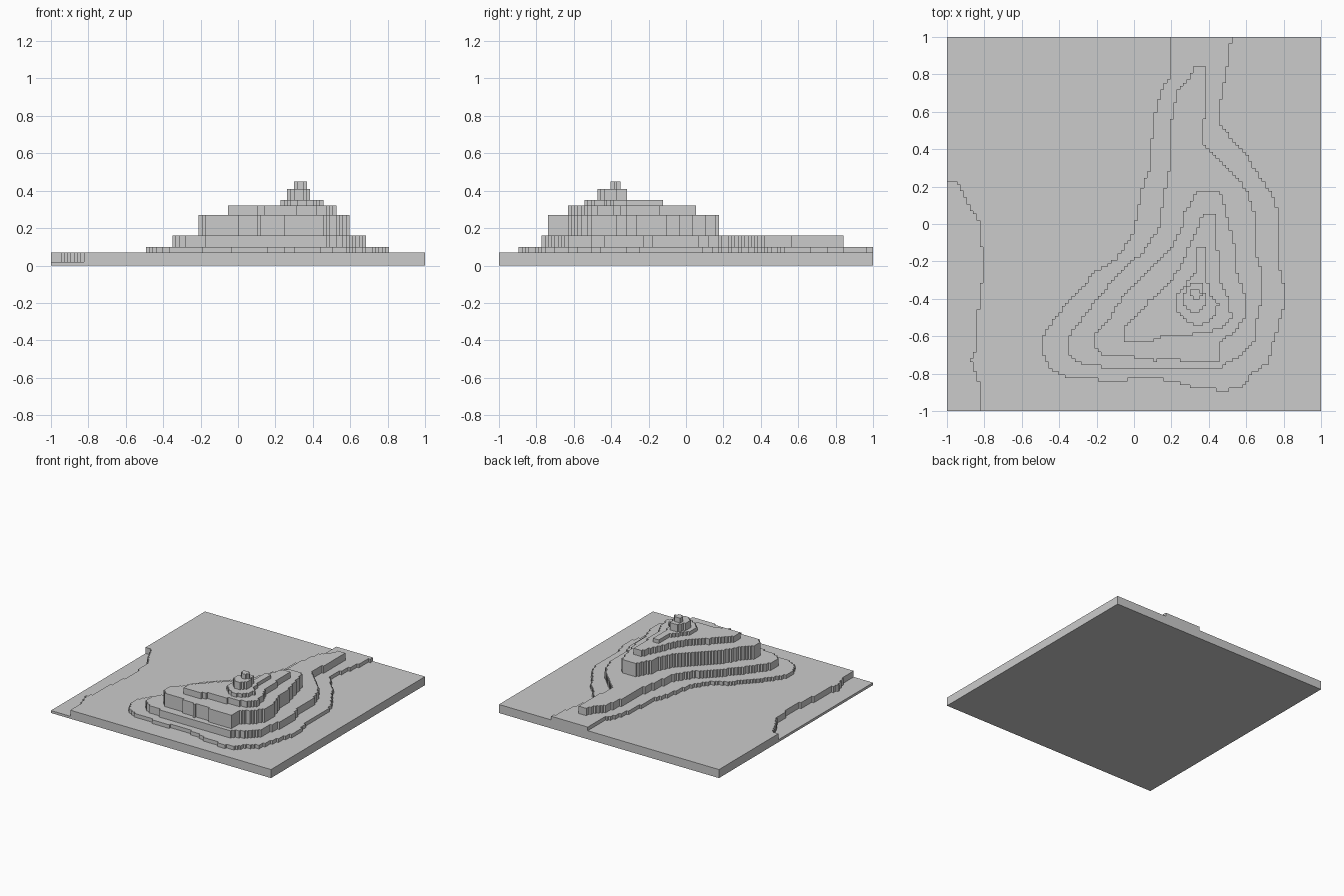
import bpy
import bmesh

CELLS = 114  # ground resolution that gives the stepped contour edges

default_cube = bpy.data.objects.get("Cube")
if default_cube:
    bpy.data.objects.remove(default_cube, do_unlink=True)

# One matt grey for the whole terrain
stone_grey = bpy.data.materials.new("stone_grey")
stone_grey.use_nodes = True
grey = (.6, .6, .6, 1)
stone_grey.diffuse_color = grey
stone_grey.node_tree.nodes["Principled BSDF"].inputs["Base Color"].default_value = grey


def inside(x, y, outline):
    """Tell whether a point lies within a closed outline."""
    result = False
    previous_x, previous_y = outline[-1]
    for corner_x, corner_y in outline:
        if (corner_y > y) != (previous_y > y):
            slope = (previous_x - corner_x) / (previous_y - corner_y)
            if x < corner_x + (y - corner_y) * slope:
                result = not result
        previous_x, previous_y = corner_x, corner_y
    return result


def terrace(name, bottom, top, outline):
    """Keep the ground cells within the outline and raise them to a flat step."""
    bm = bmesh.new()
    bmesh.ops.create_grid(bm, x_segments=CELLS, y_segments=CELLS, size=1)
    outside = []
    for face in bm.faces:
        centre = face.calc_center_median()
        if not inside(centre.x, centre.y, outline):
            outside.append(face)
    bmesh.ops.delete(bm, geom=outside, context="FACES")
    bmesh.ops.translate(bm, verts=bm.verts[:], vec=(0, 0, bottom))
    raised = bmesh.ops.extrude_face_region(bm, geom=bm.faces[:], use_keep_orig=True)
    raised_verts = [item for item in raised["geom"] if isinstance(item, bmesh.types.BMVert)]
    bmesh.ops.translate(bm, verts=raised_verts, vec=(0, 0, top - bottom))
    bmesh.ops.recalc_face_normals(bm, faces=bm.faces[:])
    # Merge the cells into clean flat faces
    bmesh.ops.dissolve_limit(bm, angle_limit=.01, verts=bm.verts[:], edges=bm.edges[:])
    mesh = bpy.data.meshes.new(name)
    bm.to_mesh(mesh)
    bm.free()
    mesh.materials.append(stone_grey)
    terrain_part = bpy.data.objects.new(name, mesh)
    bpy.context.collection.objects.link(terrain_part)


# Thin base sheet, showing only at the low shore
bpy.ops.mesh.primitive_cube_add(size=1, location=(0, 0, .01))
base_sheet = bpy.context.object
base_sheet.name = "base_sheet"
base_sheet.scale = (2, 2, .02)
base_sheet.data.materials.append(stone_grey)

# Broad plain, cut back along the left shore
terrace("plain", .02, .07, [
    (-1, .23), (-.95, .22), (-.91, .16), (-.87, .08), (-.82, 0),
    (-.81, -.28), (-.84, -.5), (-.84, -.67), (-.87, -.73), (-.83, -.85),
    (-.83, -1), (1, -1), (1, 1), (-1, 1)])

# Foot of the hill, running out through the back edge
terrace("hill_foot", .07, .1, [
    (.2, 1), (.2, .8), (.15, .73), (.1, .55), (.09, .3), (.05, .22),
    (0, -.02), (-.02, -.08), (-.1, -.19), (-.2, -.25), (-.36, -.42),
    (-.49, -.6), (-.49, -.69), (-.44, -.78), (-.36, -.82), (-.1, -.84),
    (.08, -.82), (.2, -.84), (.35, -.88), (.5, -.89), (.6, -.86),
    (.62, -.81), (.72, -.74), (.74, -.65), (.77, -.55), (.8, -.45),
    (.8, -.33), (.78, -.25), (.77, .08), (.73, .17), (.68, .24),
    (.6, .37), (.46, .53), (.46, .65), (.51, .88), (.52, 1)])

# Lower slope with the long ridge towards the back
terrace("lower_slope", .1, .16, [
    (.39, .84), (.32, .84), (.29, .78), (.23, .71), (.2, .55), (.2, .33),
    (.17, .22), (.13, -.02), (.05, -.15), (-.05, -.23), (-.2, -.4),
    (-.35, -.6), (-.35, -.7), (-.31, -.74), (-.2, -.76), (0, -.78),
    (.44, -.78), (.5, -.74), (.58, -.7), (.65, -.63), (.65, -.55),
    (.68, -.42), (.68, -.25), (.65, -.15), (.65, .05), (.61, .17),
    (.56, .24), (.37, .43), (.37, .5), (.39, .65)])

# Tall middle terrace
terrace("middle_slope", .16, .27, [
    (.34, .18), (.45, .18), (.48, .12), (.54, -.13), (.55, -.25),
    (.59, -.38), (.6, -.5), (.54, -.57), (.46, -.64), (.45, -.74),
    (.25, -.73), (.18, -.71), (.12, -.73), (0, -.71), (-.16, -.71),
    (-.21, -.66), (-.21, -.59), (-.13, -.5), (-.07, -.4), (.03, -.3),
    (.2, -.13), (.25, -.03), (.27, .06)])

# Upper terrace
terrace("upper_slope", .27, .32, [
    (.37, .05), (.44, .05), (.45, -.2), (.46, -.3), (.51, -.41),
    (.52, -.5), (.47, -.56), (.3, -.59), (.15, -.6), (.08, -.63),
    (-.06, -.63), (-.06, -.57), (.08, -.41), (.2, -.3), (.25, -.22),
    (.3, -.1)])

# Shoulder below the summit
terrace("shoulder", .32, .35, [
    (.34, -.13), (.39, -.13), (.39, -.3), (.41, -.39), (.45, -.43),
    (.44, -.48), (.4, -.53), (.33, -.54), (.27, -.51), (.22, -.46),
    (.22, -.38), (.28, -.32), (.33, -.25)])

# Summit block and its small cap
terrace("summit", .35, .41, [
    (.3, -.31), (.36, -.31), (.38, -.37), (.38, -.43), (.35, -.48),
    (.3, -.47), (.27, -.43), (.27, -.37)])
terrace("summit_cap", .41, .45, [
    (.3, -.35), (.35, -.35), (.37, -.39), (.32, -.4), (.3, -.37)])
